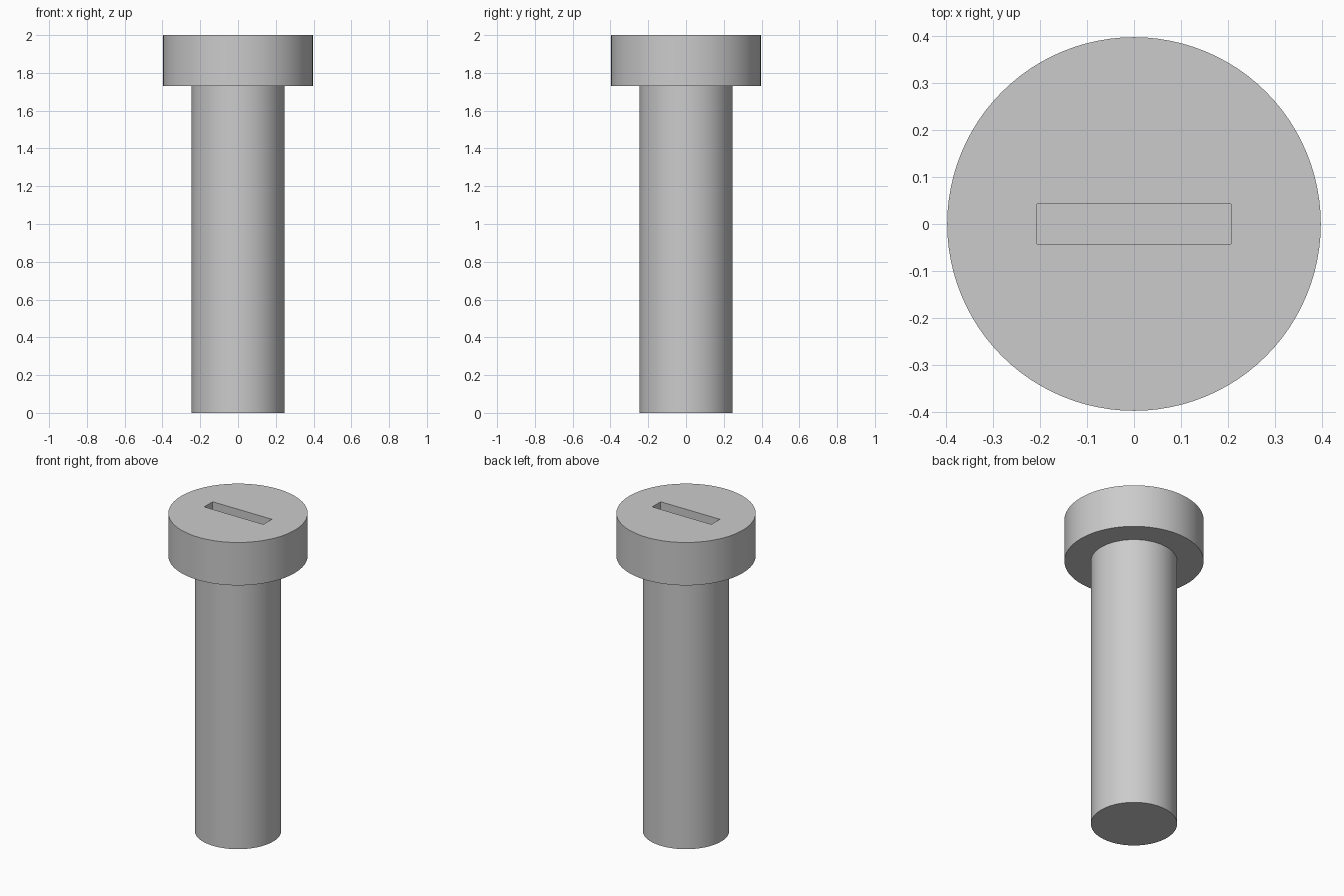
import bpy
import bmesh
import math
from mathutils import Matrix, Vector

cube = bpy.data.objects.get("Cube")
if cube:
    bpy.data.objects.remove(cube, do_unlink=True)

SEGMENTS = 96
HEAD_RADIUS, SHAFT_RADIUS = 0.397, 0.246
HEAD_BASE, TOP = 1.73, 2.0
SLOT_SIZE = Vector((0.412, 0.084, 0.13))

steel = bpy.data.materials.new("grey_steel")
steel.use_nodes = True
colour = (0.6, 0.6, 0.6, 1)
steel.diffuse_color = colour
steel.node_tree.nodes["Principled BSDF"].inputs["Base Color"].default_value = colour


def add_object(name, bm):
    bmesh.ops.recalc_face_normals(bm, faces=bm.faces)
    mesh = bpy.data.meshes.new(name)
    bm.to_mesh(mesh)
    bm.free()
    mesh.materials.append(steel)
    obj = bpy.data.objects.new(name, mesh)
    bpy.context.collection.objects.link(obj)
    return obj


# Shaft and head as one turned solid
bm = bmesh.new()
profile = [(SHAFT_RADIUS, 0), (SHAFT_RADIUS, HEAD_BASE), (HEAD_RADIUS, HEAD_BASE), (HEAD_RADIUS, TOP)]
rings = []
for radius, z in profile:
    angles = [math.tau * i / SEGMENTS for i in range(SEGMENTS)]
    rings.append([bm.verts.new((radius * math.cos(a), radius * math.sin(a), z)) for a in angles])
for low, high in zip(rings, rings[1:]):
    for i in range(SEGMENTS):
        j = (i + 1) % SEGMENTS
        bm.faces.new((low[i], low[j], high[j], high[i]))
bm.faces.new(rings[0])
bm.faces.new(rings[-1])
bolt = add_object("bolt", bm)

# Driver slot cutter, reaching above the head for a clean cut
bm = bmesh.new()
height = SLOT_SIZE.z * 2
bmesh.ops.create_cube(bm, size=1, matrix=Matrix.Translation((0, 0, TOP))
                      @ Matrix.Diagonal((SLOT_SIZE.x, SLOT_SIZE.y, height, 1)))
cutter = add_object("slot_cutter", bm)

# Cut the slot, then drop the cutter
bpy.context.view_layer.objects.active = bolt
bolt.select_set(True)
cut = bolt.modifiers.new("slot", 'BOOLEAN')
cut.operation = 'DIFFERENCE'
cut.solver = 'EXACT'
cut.object = cutter
bpy.ops.object.modifier_apply(modifier=cut.name)
bpy.data.objects.remove(cutter, do_unlink=True)

# Smooth round walls with crisp rims
for obj in bpy.context.selected_objects:
    obj.select_set(obj == bolt)
bpy.ops.object.shade_smooth_by_angle(angle=math.radians(30))
